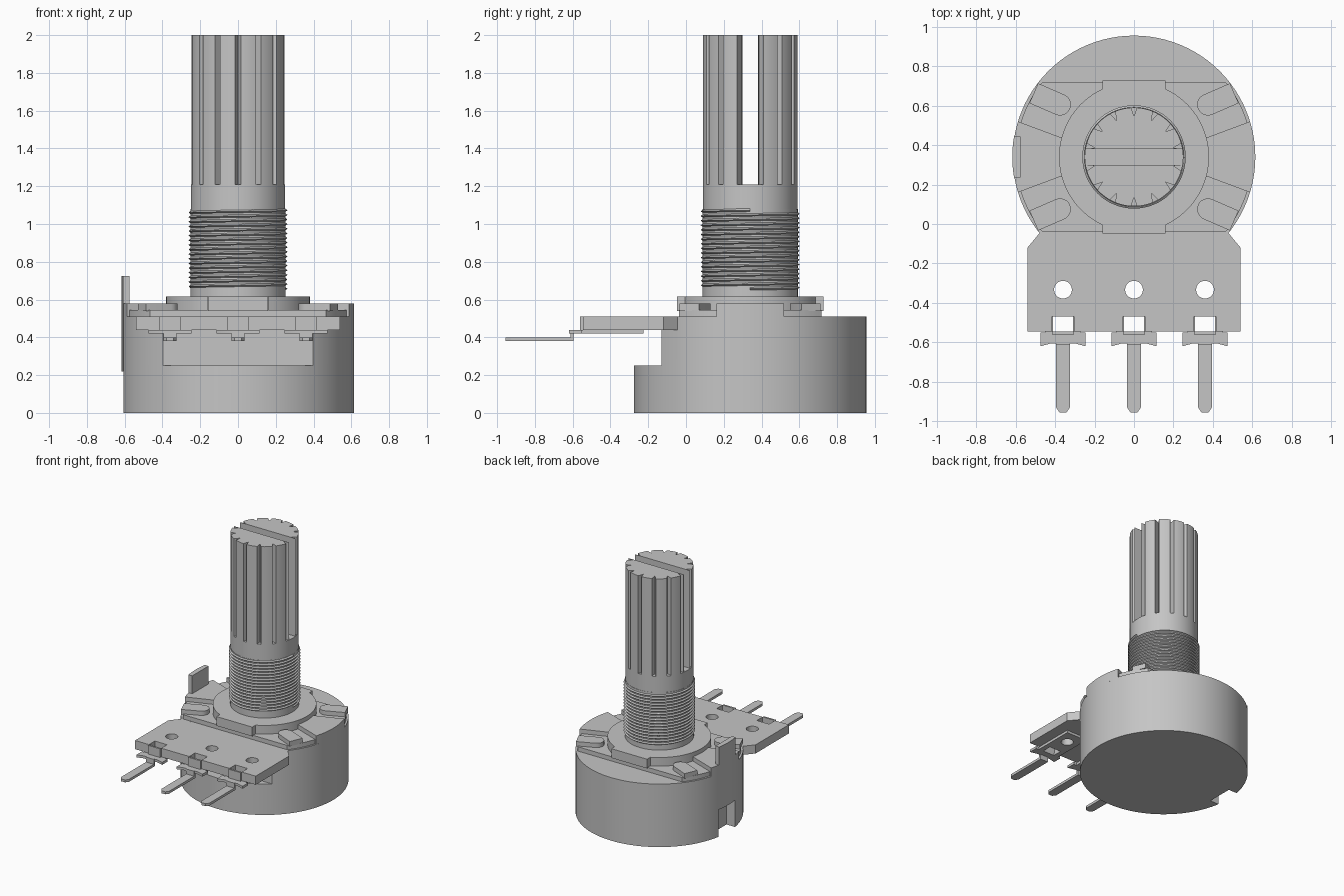
import bpy, bmesh
from math import sin, cos, asin, degrees, radians, pi

if "Cube" in bpy.data.objects:
    bpy.data.objects.remove(bpy.data.objects["Cube"])

grey = bpy.data.materials.new("plain grey")
grey.use_nodes = True
colour = (0.56, 0.56, 0.56, 1)
grey.diffuse_color = colour
grey.node_tree.nodes["Principled BSDF"].inputs["Base Color"].default_value = colour

CY = 0.34   # axis of the shaft and body
R = 0.615   # body radius


def activate(obj):
    bpy.ops.object.select_all(action='DESELECT')
    obj.select_set(True)
    bpy.context.view_layer.objects.active = obj


def finish(name, bm, smooth=False):
    bmesh.ops.recalc_face_normals(bm, faces=bm.faces)
    mesh = bpy.data.meshes.new(name)
    bm.to_mesh(mesh)
    bm.free()
    mesh.materials.append(grey)
    obj = bpy.data.objects.new(name, mesh)
    bpy.context.collection.objects.link(obj)
    activate(obj)
    if smooth:
        bpy.ops.object.shade_smooth_by_angle(angle=radians(25))
    return obj


def add_prism(bm, pts, z0, z1):
    low = [bm.verts.new((x, y, z0)) for x, y in pts]
    high = [bm.verts.new((x, y, z1)) for x, y in pts]
    bm.faces.new(low)
    bm.faces.new(high)
    for i in range(len(pts)):
        j = (i + 1) % len(pts)
        bm.faces.new((low[i], low[j], high[j], high[i]))


def prism(name, pts, z0, z1, smooth=False):
    bm = bmesh.new()
    add_prism(bm, pts, z0, z1)
    return finish(name, bm, smooth)


def arc(r, a0, a1, n=24, x=0, y=CY):
    return [(x + r * cos(radians(a0 + (a1 - a0) * i / n)),
             y + r * sin(radians(a0 + (a1 - a0) * i / n))) for i in range(n + 1)]


def circle(r, n=96, x=0, y=CY):
    return arc(r, 0, 360, n, x, y)[:-1]


def rect(x0, x1, y0, y1):
    return [(x0, y0), (x1, y0), (x1, y1), (x0, y1)]


def cut(obj, shapes):
    """Subtract separate prisms given as (points, z0, z1)."""
    bm = bmesh.new()
    for pts, z0, z1 in shapes:
        add_prism(bm, pts, z0, z1)
    cutter = finish("cutter", bm)
    cutter.hide_render = True
    activate(obj)
    mod = obj.modifiers.new("cut", 'BOOLEAN')
    mod.operation = 'DIFFERENCE'
    mod.solver = 'EXACT'
    mod.object = cutter
    bpy.ops.object.modifier_apply(modifier=mod.name)
    bpy.data.objects.remove(cutter)
    bpy.ops.object.shade_smooth_by_angle(angle=radians(25))


# Round can with a flat front step, a seat for the board and a notch below the tab
body = prism("body", circle(R), 0, 0.51)
cut(body, [(rect(-0.7, 0.7, -0.5, -0.13), 0.25, 0.6),
           (rect(-0.7, -0.53, 0.24, 0.45), -0.1, 0.22)])
cut(body, [(rect(-0.7, 0.7, -0.5, -0.045), 0.44, 0.6)])

# Cover plate, raised side sectors and four rounded clips
prism("cover_plate", arc(0.6, -39, 39) + arc(0.6, 141, 219), 0.505, 0.545, True)
for side, label in ((1, "left"), (-1, "right")):
    sector = [(0.36, CY - 0.095)] + arc(R, -17, 17, 12) + [(0.36, CY + 0.095)]
    prism(label + "_sector", [(side * x, y) for x, y in sector], 0.5, 0.58, True)
    for end, where in ((1, "back"), (-1, "front")):
        tilt = 23.5
        clip = arc(0.055, tilt + 90, tilt + 270, 12, 0.375, 0.265)
        reach = (0.145 * cos(radians(tilt)), 0.145 * sin(radians(tilt)))
        clip += [(clip[i][0] + reach[0], clip[i][1] + reach[1]) for i in (-1, 0)]
        prism(f"{where}_{label}_clip", [(side * x, CY + end * y) for x, y in clip],
              0.54, 0.58, True)

# Collar with a front and a back tongue
collar = []
for s, turn in ((1, 0), (-1, 180)):
    collar += arc(0.38, turn - 65, turn + 65, 32)
    collar += [(s * 0.16, CY + s * 0.387), (-s * 0.16, CY + s * 0.387)]
prism("collar", collar, 0.54, 0.615, True)

# Locating tab, flush with the curve of the can
prism("locating_tab", arc(R + 0.002, 170.2, 189.8, 8) + [(-0.575, 0.236), (-0.575, 0.444)],
      0.22, 0.725, True)

# Threaded bushing: plain core and a helical ridge
prism("bushing", circle(0.252), 0.6, 1.08, True)
bm = bmesh.new()
turns, steps, z0 = 17, 64, 0.645
pitch = 0.44 / (turns + 1)
rows = []
for k in range(2 * turns + 1):
    r = 0.262 if k % 2 else 0.246
    rows.append([bm.verts.new((r * cos(2 * pi * j / steps), CY + r * sin(2 * pi * j / steps),
                               z0 + pitch * (k / 2 + j / steps))) for j in range(steps + 1)])
for a, b in zip(rows, rows[1:]):
    for j in range(steps):
        bm.faces.new((a[j], a[j + 1], b[j + 1], b[j]))
finish("thread", bm, True)

# Shaft: round neck, then two grooved halves either side of the screwdriver slot
prism("shaft_neck", circle(0.25), 1.05, 1.21, True)
edge = degrees(asin(0.04 / 0.25))
half = []
start = edge
for i in range(7):
    mid = 360 / 14 * (i + 0.5)
    half += arc(0.25, start, mid - 3.4, 6)
    half += arc(0.205, mid, mid, 1)[:1]
    start = mid + 3.4
half += arc(0.25, start, 180 - edge, 2)
for s, label in ((1, "back"), (-1, "front")):
    prism(label + "_shaft_half", [(x, CY + s * (y - CY)) for x, y in half], 1.21, 2.0, True)

# Terminal board with round holes and square notches
PINS = (-0.36, 0, 0.36)
board = prism("terminal_board", [(-0.54, -0.545), (0.54, -0.545), (0.54, -0.12), (0.478, -0.045),
                                 (-0.478, -0.045), (-0.54, -0.12)], 0.44, 0.51)
cut(board, [(circle(0.045, 32, x, -0.333), 0.3, 0.6) for x in PINS] +
    [(rect(x - 0.055, x + 0.055, -0.6, -0.47), 0.3, 0.6) for x in PINS])

# Three terminals: plate below the board, folded prong, lowered pin
for x, label in zip(PINS, ("right", "middle", "left")):
    plate = prism(label + "_terminal_plate",
                  [(x + u, y) for u, y in ((-0.115, -0.62), (-0.06, -0.605), (0.06, -0.605),
                                           (0.115, -0.62), (0.115, -0.55), (0.09, -0.55),
                                           (0.09, -0.225), (-0.09, -0.225), (-0.09, -0.55),
                                           (-0.115, -0.55))], 0.42, 0.44)
    cut(plate, [(circle(0.045, 32, x, -0.333), 0.3, 0.6),
                (rect(x - 0.05, x + 0.05, -0.545, -0.47), 0.3, 0.6)])
    prism(label + "_prong", rect(x - 0.055, x + 0.055, -0.56, -0.545), 0.43, 0.51)
    prism(label + "_pin_step", rect(x - 0.035, x + 0.035, -0.612, -0.595), 0.38, 0.44)
    prism(label + "_pin", [(x + u, y) for u, y in ((-0.035, -0.6), (-0.035, -0.93), (-0.018, -0.955),
                                                   (0.018, -0.955), (0.035, -0.93), (0.035, -0.6))],
          0.38, 0.4)
